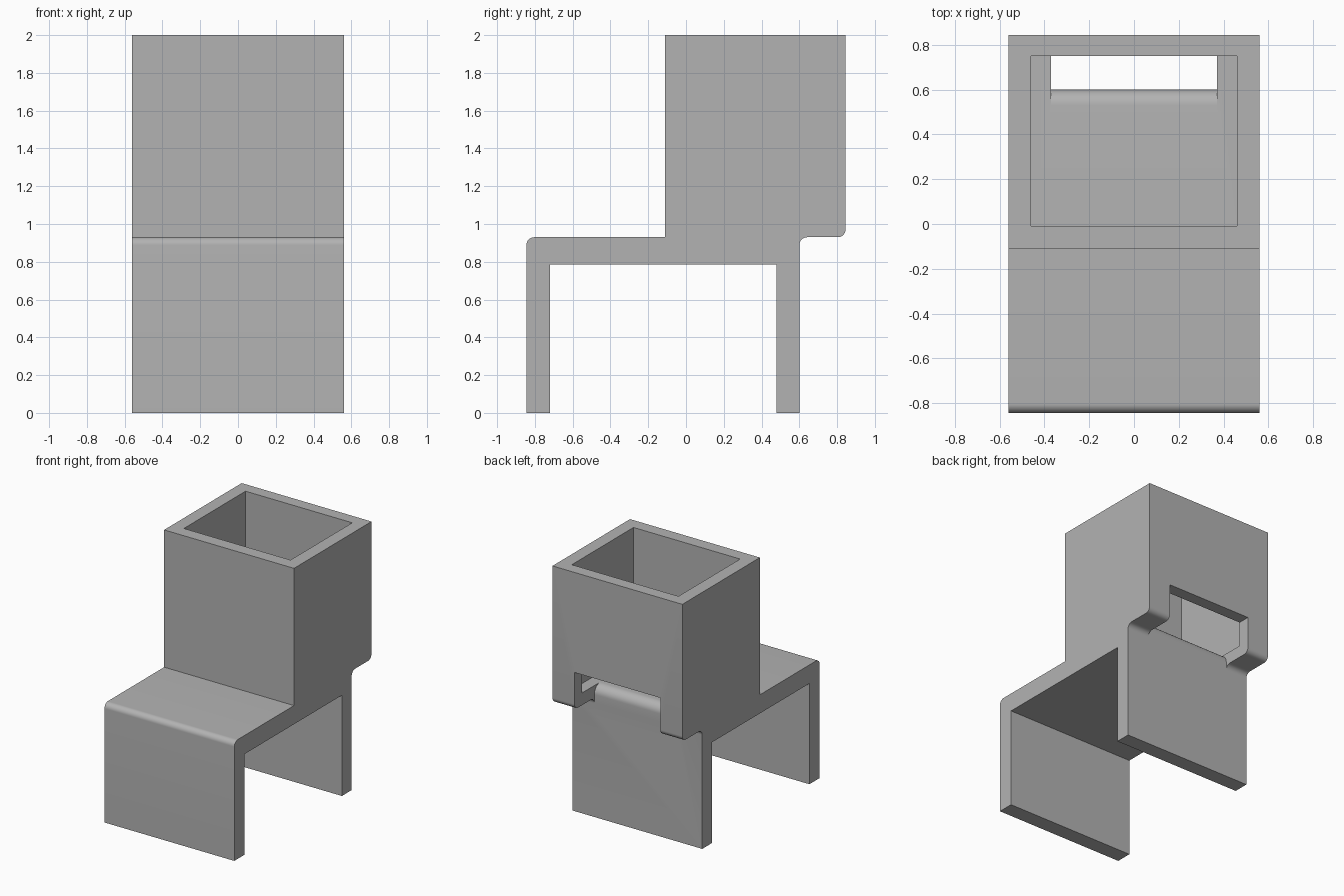
import bpy
import bmesh
from math import cos, sin, radians

HALF_W = 0.56      # half width of the whole body
REAR = 0.6         # rear face of the back leg
UNDER = 0.93       # seat height and underside of the overhang
FLOOR = 1.025      # floor inside the bin

cube = bpy.data.objects.get("Cube")
if cube:
    bpy.data.objects.remove(cube)

grey = bpy.data.materials.new("plain grey")
grey.use_nodes = True
colour = (0.45, 0.45, 0.45, 1)
grey.diffuse_color = colour
grey.node_tree.nodes["Principled BSDF"].inputs["Base Color"].default_value = colour


def arc(y, z, radius, start, end, steps=10):
    """Points of a circular arc in the side plane."""
    angles = [radians(start + (end - start) * i / steps) for i in range(steps + 1)]
    return [(y + radius * cos(a), z + radius * sin(a)) for a in angles]


def extrude_profile(name, profile, half_width):
    """Solid made by sweeping a side profile across the width."""
    bm = bmesh.new()
    face = bm.faces.new([bm.verts.new((-half_width, y, z)) for y, z in profile])
    swept = bmesh.ops.extrude_face_region(bm, geom=[face])["geom"]
    verts = [v for v in swept if isinstance(v, bmesh.types.BMVert)]
    bmesh.ops.translate(bm, verts=verts, vec=(2 * half_width, 0, 0))
    bmesh.ops.recalc_face_normals(bm, faces=bm.faces[:])
    mesh = bpy.data.meshes.new(name)
    bm.to_mesh(mesh)
    bm.free()
    mesh.materials.append(grey)
    obj = bpy.data.objects.new(name, mesh)
    bpy.context.collection.objects.link(obj)
    return obj


# Legs, seat shelf and upright bin share one side profile
r = 0.042
side = [(-0.845, 0)]
side += arc(-0.845 + r, UNDER - r, r, 180, 90)
side += [(-0.11, UNDER), (-0.11, 2), (0.845, 2)]
side += arc(0.845 - r, UNDER + r, r, 0, -90)
side += arc(REAR + r, UNDER - r, r, 90, 180)
side += [(REAR, 0), (0.48, 0), (0.48, 0.785), (-0.72, 0.785), (-0.72, 0)]
body = extrude_profile("bin_with_legs", side, HALF_W)

# Open cavity of the bin
cavity = extrude_profile("cavity_cutter", [
    (-0.01, FLOOR), (0.75, FLOOR), (0.75, 2.2), (-0.01, 2.2)], 0.46)

# Rear outlet slot, with the floor rounding down into the back leg
lip = 0.07
slot_profile = [(1, 0.8), (REAR, 0.8)]
slot_profile += arc(REAR - lip, FLOOR - lip, lip, 0, 90)
slot_profile += [(REAR - lip, 1.22), (1, 1.22)]
slot = extrude_profile("slot_cutter", slot_profile, 0.37)

bpy.context.view_layer.objects.active = body
body.select_set(True)
for cutter in (cavity, slot):
    cut = body.modifiers.new(cutter.name, "BOOLEAN")
    cut.operation = "DIFFERENCE"
    cut.solver = "EXACT"
    cut.object = cutter
    bpy.ops.object.modifier_apply(modifier=cut.name)
    bpy.data.objects.remove(cutter)

bpy.ops.object.shade_smooth_by_angle(angle=radians(30))
